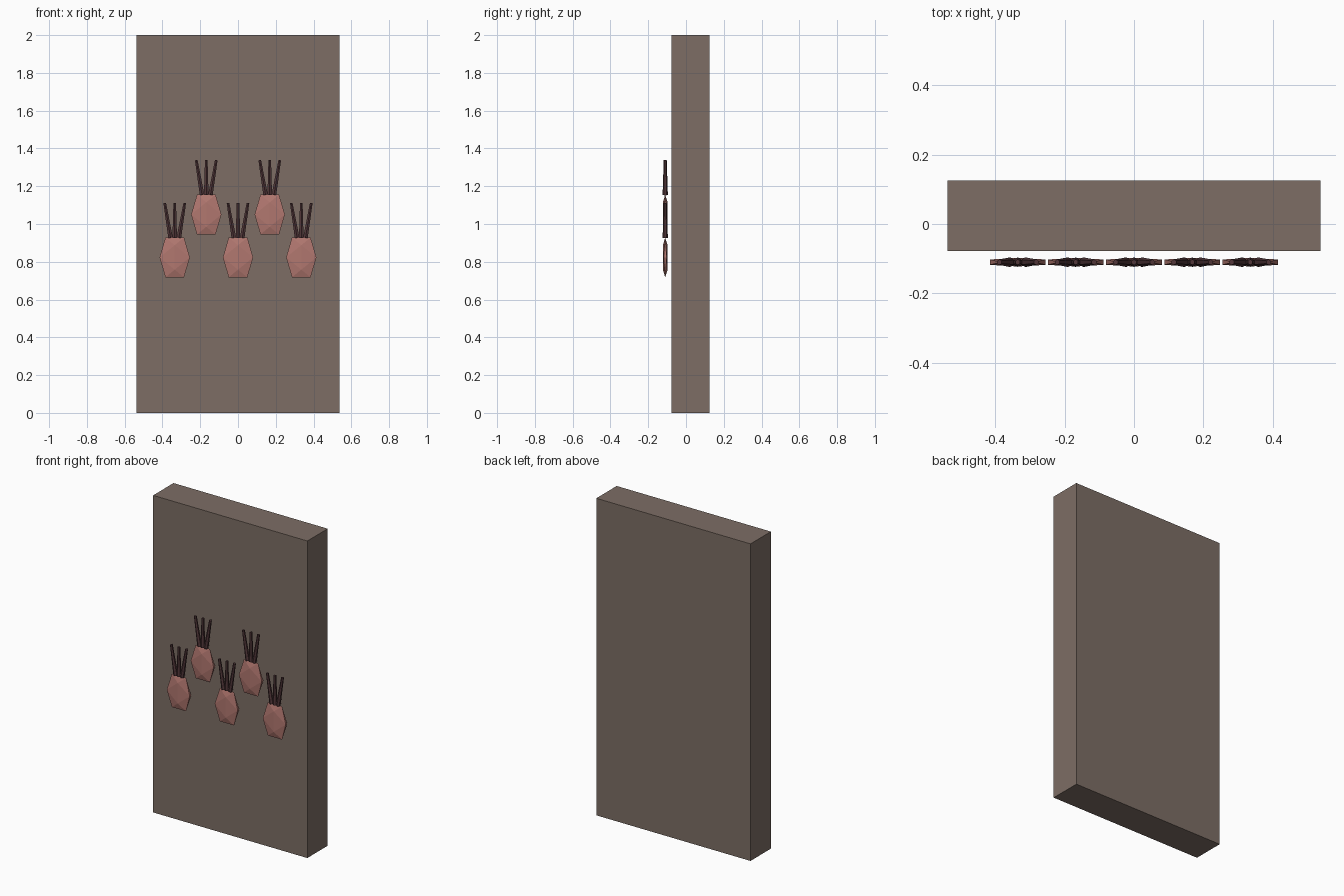
import bpy, math
from mathutils import Vector, Matrix

if "Cube" in bpy.data.objects:
    bpy.data.objects.remove(bpy.data.objects["Cube"])


def material(name, rgb):
    m = bpy.data.materials.new(name)
    m.diffuse_color = (*rgb, 1)
    m.use_nodes = True
    m.node_tree.nodes["Principled BSDF"].inputs["Base Color"].default_value = m.diffuse_color
    return m


board_mat = material("brown_grey", (0.205, 0.155, 0.130))
bulb_mat = material("dusty_pink", (0.44, 0.185, 0.16))
leaf_mat = material("dark_maroon", (0.085, 0.038, 0.042))


def finish(name, mat):
    ob = bpy.context.object
    ob.name = name
    ob.data.materials.append(mat)
    return ob


# Upright slab
bpy.ops.mesh.primitive_cube_add(size=1, location=(0, 0.024, 1))
finish("board", board_mat).scale = (1.076, 0.203, 2)

PHI = (1 + 5 ** 0.5) / 2


def bulb(x, z):
    """Flattened icosahedron with flat top and bottom edges."""
    pts = []
    for a in (-1, 1):
        for b in (-PHI, PHI):
            pts += [(a, 0, b), (0, b, a), (b, a, 0)]
    # every triple of mutually adjacent points (edge length 2) is a face
    near = lambda i, j: abs((Vector(pts[i]) - Vector(pts[j])).length - 2) < 0.01
    faces = []
    for i in range(12):
        for j in range(i + 1, 12):
            for k in range(j + 1, 12):
                if near(i, j) and near(j, k) and near(i, k):
                    p, q, r = (Vector(pts[n]) for n in (i, j, k))
                    out = (q - p).cross(r - p).dot(p) > 0
                    faces.append((i, j, k) if out else (i, k, j))
    size = (0.080 / PHI, 0.0125 / PHI, 0.105 / PHI)
    mesh = bpy.data.meshes.new("bulb")
    mesh.from_pydata([[c * s for c, s in zip(p, size)] for p in pts], [], faces)
    ob = bpy.data.objects.new("bulb", mesh)
    ob.location = (x, -0.11, z)
    mesh.materials.append(bulb_mat)
    bpy.context.collection.objects.link(ob)


def leaf(x, z, side):
    """Thin tapered stalk leaning outwards."""
    base = Vector((x + side * 0.022, -0.11, z + 0.104))
    tip = Vector((x + side * 0.053, -0.11, z + 0.288))
    d = tip - base
    bpy.ops.mesh.primitive_cone_add(vertices=6, radius1=0.014, radius2=0.008,
                                    depth=d.length, location=(base + tip) / 2,
                                    rotation=(0, math.atan2(d.x, d.z), 0))
    finish("leaf", leaf_mat)


# Two staggered rows of bulbs, three leaves on each
for x, z in [(-0.335, 0.823), (0, 0.823), (0.335, 0.823), (-0.168, 1.05), (0.168, 1.05)]:
    bulb(x, z)
    for side in (-1, 0, 1):
        leaf(x, z, side)
